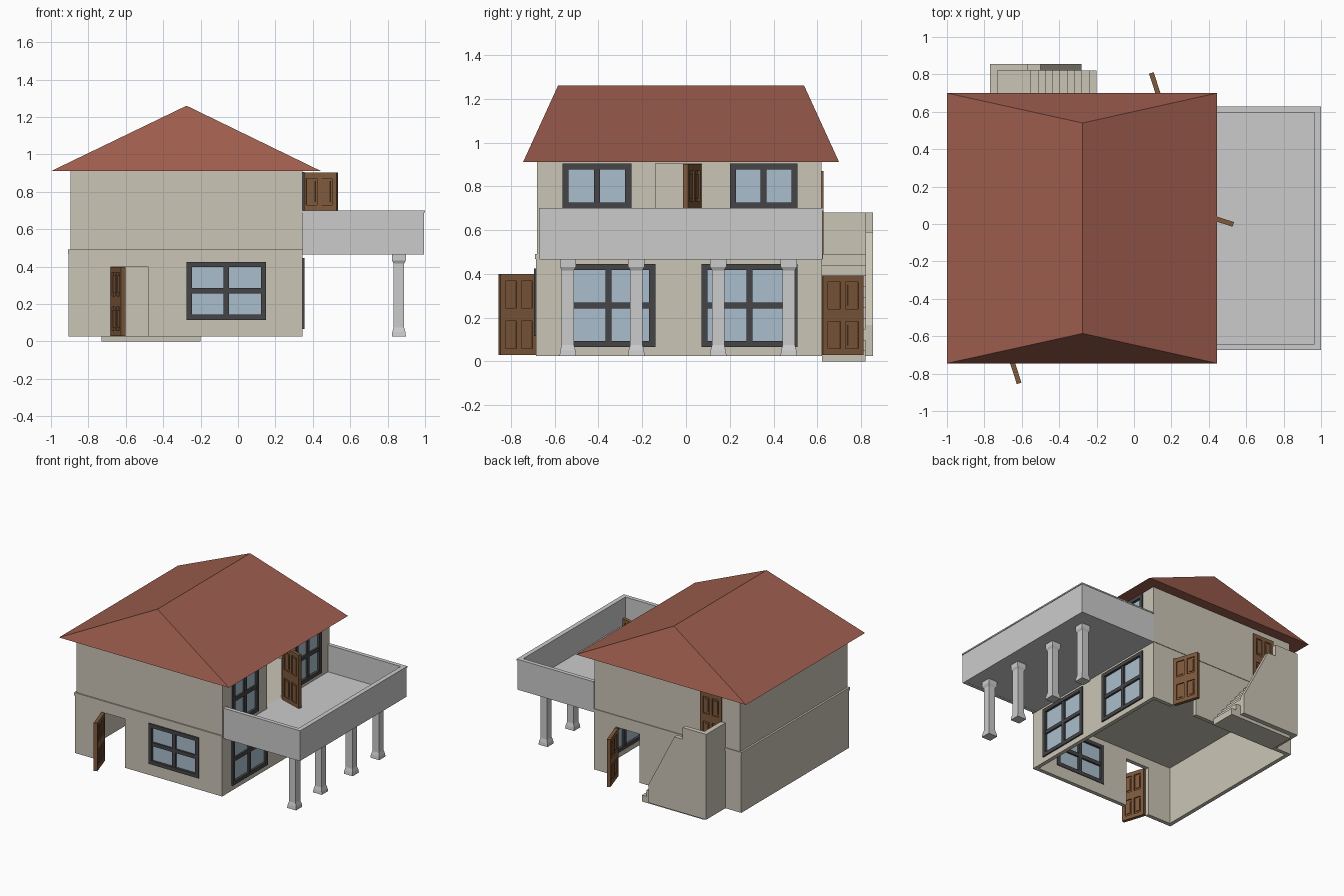
import bpy, bmesh, math
from mathutils import Matrix, Vector

if "Cube" in bpy.data.objects:
    bpy.data.objects.remove(bpy.data.objects["Cube"])


def material(name, rgb):
    m = bpy.data.materials.new(name)
    m.diffuse_color = (*rgb, 1)
    m.use_nodes = True
    m.node_tree.nodes["Principled BSDF"].inputs["Base Color"].default_value = m.diffuse_color
    return m


WALL = material("plaster", (0.60, 0.56, 0.47))
ROOF = material("roof_tile", (0.34, 0.11, 0.075))
WOOD = material("wood", (0.21, 0.10, 0.045))
FRAME = material("window_frame", (0.06, 0.06, 0.065))
GLASS = material("glass", (0.40, 0.52, 0.61))


def finish(name, bm, mat=None, matrix=None):
    bmesh.ops.recalc_face_normals(bm, faces=bm.faces)
    me = bpy.data.meshes.new(name)
    bm.to_mesh(me)
    bm.free()
    ob = bpy.data.objects.new(name, me)
    if mat:
        me.materials.append(mat)
    if matrix:
        ob.matrix_world = matrix
    bpy.context.collection.objects.link(ob)
    return ob


def add_box(bm, x0, x1, y0, y1, z0, z1):
    m = Matrix.Translation(((x0 + x1) / 2, (y0 + y1) / 2, (z0 + z1) / 2))
    m = m @ Matrix.Diagonal((x1 - x0, y1 - y0, z1 - z0, 1))
    bmesh.ops.create_cube(bm, size=1, matrix=m)


def boxes(name, items, mat=None, matrix=None):
    bm = bmesh.new()
    for b in items:
        add_box(bm, *b)
    return finish(name, bm, mat, matrix)


def extrude_xz(name, pts, y0, y1, mat):
    bm = bmesh.new()
    f = bm.faces.new([bm.verts.new((x, y0, z)) for x, z in pts])
    r = bmesh.ops.extrude_face_region(bm, geom=[f])
    vs = [v for v in r["geom"] if isinstance(v, bmesh.types.BMVert)]
    bmesh.ops.translate(bm, verts=vs, vec=(0, y1 - y0, 0))
    return finish(name, bm, mat)


def storey(name, x0, x1, y0, y1, z0, z1, openings, t=0.03):
    """Hollow wall ring with openings cut through it."""
    ob = boxes(name, [(x0, x1, y0, y1, z0, z1)], WALL)
    cutters = []
    for b in [(x0 + t, x1 - t, y0 + t, y1 - t, z0 - 1, z1 + 1)] + openings:
        c = boxes("cutter", [b])
        c.hide_render = True
        mod = ob.modifiers.new("cut", "BOOLEAN")
        mod.operation, mod.solver, mod.object = "DIFFERENCE", "EXACT", c
        cutters.append(c)
    dg = bpy.context.evaluated_depsgraph_get()
    me = bpy.data.meshes.new_from_object(ob.evaluated_get(dg))
    ob.modifiers.clear()
    ob.data = me
    me.materials.clear()
    me.materials.append(WALL)
    for c in cutters:
        bpy.data.objects.remove(c)


def window(name, origin, w, h, angle=0.0, b=0.028):
    """2x2 pane window; origin is the lower left corner, outside is local -y."""
    m = Matrix.Translation(origin) @ Matrix.Rotation(angle, 4, "Z")
    d0, d1 = -0.01, 0.035
    boxes(name + "_frame", [
        (0, b, d0, d1, 0, h), (w - b, w, d0, d1, 0, h),
        (b, w - b, d0, d1, 0, b), (b, w - b, d0, d1, h - b, h),
        (w / 2 - b / 2, w / 2 + b / 2, d0 + .004, d1 - .004, b, h - b),
        (b, w - b, d0 + .005, d1 - .005, h / 2 - b / 2, h / 2 + b / 2)], FRAME, m)
    boxes(name + "_glass", [(b, w - b, 0.008, 0.016, b, h - b)], GLASS, m)


def door(name, hinge, w, h, angle, t=0.026):
    """Four-panel door leaf running along local +x from the hinge."""
    m = Matrix.Translation(hinge) @ Matrix.Rotation(math.radians(angle), 4, "Z")
    a, s = t / 2, 0.024
    core = a - 0.008
    items = [(s, w - s, -core, core, 0.02, h - 0.02)]
    items += [(0, s, -a, a, 0, h), (w - s, w, -a, a, 0, h),
              (w / 2 - s / 2, w / 2 + s / 2, -a, a, 0.03, h - 0.03)]
    rails = [(0, 0.03), (0.42 * h, 0.58 * h), (h - 0.03, h)]
    items += [(s, w - s, -a, a, lo, hi) for lo, hi in rails]
    # raised centre of each panel
    pw = w / 2 - 1.5 * s
    for x in (s, w / 2 + s / 2):
        for lo, hi in ((0.03, 0.42 * h), (0.58 * h, h - 0.03)):
            items.append((x + .012, x + pw - .012, 3e-3 - a, a - 3e-3, lo + .015, hi - .015))
    boxes(name, items, WOOD, m)


# Ground and upper storeys
storey("ground_floor_walls", -0.905, 0.345, -0.685, 0.622, 0.025, 0.47, [
    (-0.68, -0.48, -0.8, -0.6, -0.1, 0.40),
    (-0.04, 0.165, 0.5, 0.7, -0.1, 0.40),
    (-0.265, 0.14, -0.8, -0.6, 0.125, 0.415),
    (0.25, 0.45, -0.56, -0.15, 0.075, 0.435),
    (0.25, 0.45, 0.08, 0.50, 0.075, 0.435)])
storey("upper_floor_walls", -0.895, 0.345, -0.68, 0.62, 0.49, 0.912, [
    (0.25, 0.45, -0.14, 0.07, 0.40, 0.905),
    (0.25, 0.45, -0.555, -0.26, 0.53, 0.895),
    (0.25, 0.45, 0.21, 0.50, 0.53, 0.895),
    (-0.74, -0.56, 0.5, 0.7, 0.40, 0.87)])
boxes("floor_slab", [(-0.91, 0.348, -0.69, 0.626, 0.468, 0.491)], WALL)

# Hipped roof
bm = bmesh.new()
e = [bm.verts.new((x, y, 0.91)) for x, y in
     ((-1, -0.745), (0.445, -0.745), (0.445, 0.70), (-1, 0.70))]
r0, r1 = bm.verts.new((-0.275, -0.585, 1.26)), bm.verts.new((-0.275, 0.54, 1.26))
for f in ((e[0], e[1], r0), (e[1], e[2], r1, r0), (e[2], e[3], r1),
          (e[3], e[0], r0, r1), e[::-1]):
    bm.faces.new(f)
finish("roof", bm, ROOF)

# Balcony slab and parapet
boxes("balcony_floor", [(0.31, 0.99, -0.665, 0.62, 0.466, 0.492)])
boxes("balcony_parapet", [
    (0.967, 0.995, -0.67, 0.625, 0.465, 0.695),
    (0.345, 0.967, -0.67, -0.645, 0.465, 0.695),
    (0.345, 0.967, 0.60, 0.625, 0.465, 0.695)])
boxes("parapet_cap", [
    (0.965, 1.0, -0.673, 0.628, 0.69, 0.70),
    (0.345, 0.965, -0.673, -0.642, 0.69, 0.70),
    (0.345, 0.965, 0.597, 0.628, 0.69, 0.70)])

# Square columns: stacked rings of (half width, height)
profile = [(0.038, 0.025), (0.035, 0.05), (0.028, 0.075), (0.028, 0.415),
           (0.037, 0.432), (0.037, 0.466)]
for i, cy in enumerate((-0.54, -0.227, 0.147, 0.47)):
    bm = bmesh.new()
    rings = [[bm.verts.new((0.86 + sx * r, cy + sy * r, z)) for sx, sy in
              ((-1, -1), (1, -1), (1, 1), (-1, 1))] for r, z in profile]
    for a, b in zip(rings, rings[1:]):
        for k in range(4):
            bm.faces.new((a[k], a[(k + 1) % 4], b[(k + 1) % 4], b[k]))
    bm.faces.new(rings[0])
    bm.faces.new(rings[-1])
    finish(f"column_{i + 1}", bm)

# Windows
R = math.pi / 2
window("front_window", Vector((-0.275, -0.685, 0.115)), 0.425, 0.31)
window("right_window_1", Vector((0.345, -0.57, 0.065)), 0.43, 0.38, R)
window("right_window_2", Vector((0.345, 0.07, 0.065)), 0.44, 0.38, R)
window("balcony_window_1", Vector((0.345, -0.565, 0.52)), 0.315, 0.385, R)
window("balcony_window_2", Vector((0.345, 0.20, 0.52)), 0.31, 0.385, R)

# Doors: three ajar, one closed at the stair landing
door("front_door", (-0.669, -0.683, 0.028), 0.178, 0.37, -72)
door("back_door", (0.153, 0.622, 0.028), 0.195, 0.365, 108)
door("balcony_door", (0.345, 0.058, 0.492), 0.195, 0.41, -18)
door("landing_door", (-0.74, 0.615, 0.49), 0.18, 0.38, 0)

# Outside stair with landing, end wall and sloped side wall
steps, x0, x1, top = 10, -0.20, -0.55, 0.49
pts = [(-0.73, 0), (x0, 0)]
for i in range(steps):
    x, nx = (x0 + (x1 - x0) * k / (steps - 1) for k in (i, i + 1))
    z = top * (i + 1) / steps
    pts += [(x, z), (nx if i < steps - 1 else -0.73, z)]
extrude_xz("stairs", pts, 0.622, 0.82, WALL)
boxes("stair_end_wall", [(-0.77, -0.73, 0.622, 0.82, 0.025, 0.68)], WALL)
extrude_xz("stair_side_wall", [(-0.77, 0.025), (-0.28, 0.025), (-0.28, 0.165), (-0.50, 0.59),
                               (-0.57, 0.59), (-0.57, 0.68), (-0.77, 0.68)], 0.82, 0.855, WALL)
